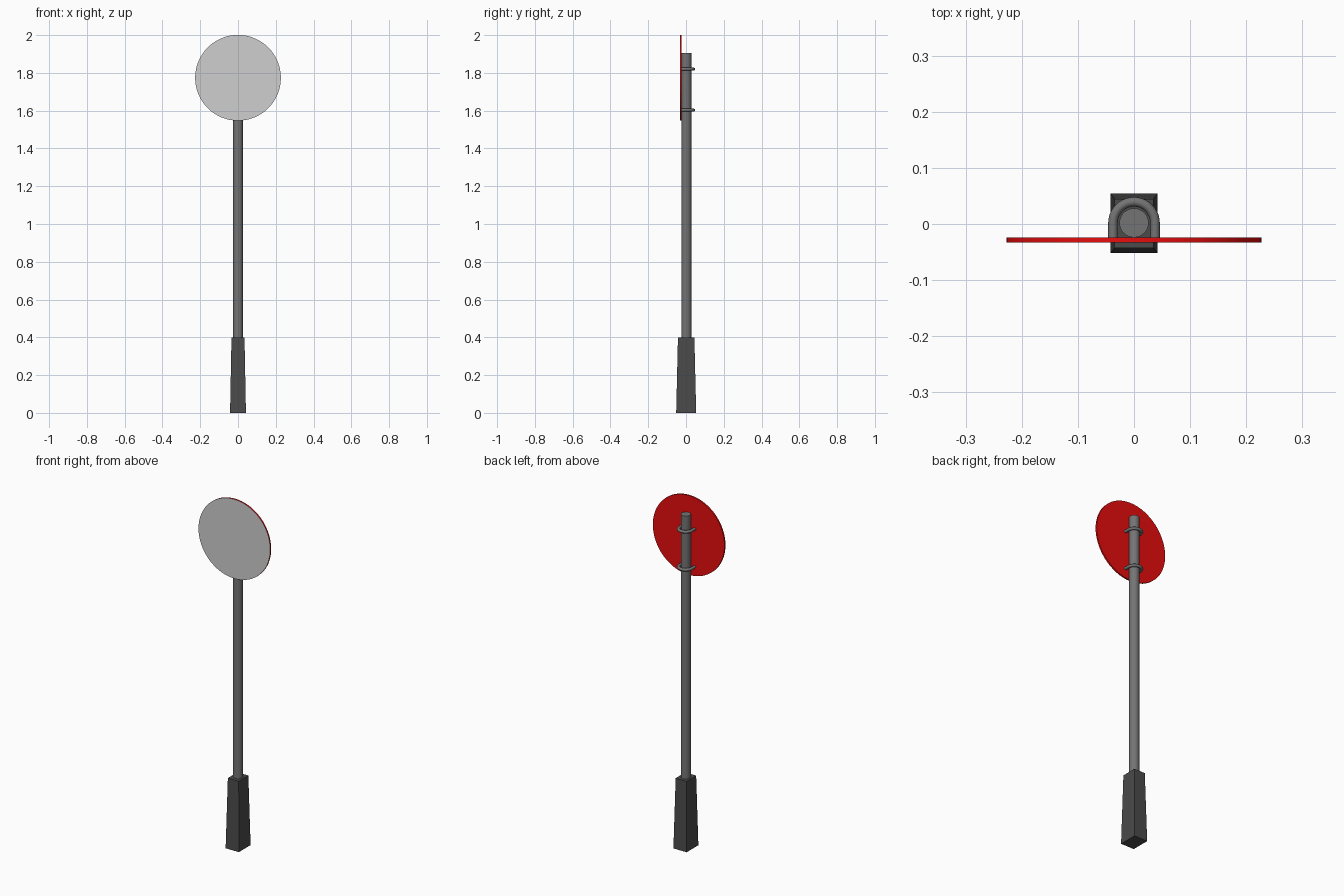
import bpy, bmesh, math
from mathutils import Matrix

if "Cube" in bpy.data.objects:
    bpy.data.objects.remove(bpy.data.objects["Cube"])


def material(name, r, g, b):
    m = bpy.data.materials.new(name)
    m.diffuse_color = (r, g, b, 1)
    m.use_nodes = True
    m.node_tree.nodes["Principled BSDF"].inputs["Base Color"].default_value = m.diffuse_color
    return m


POLE = material("mid grey metal", 0.175, 0.175, 0.175)
BASE = material("dark grey", 0.07, 0.07, 0.07)
RED = material("sign red", 0.8, 0.004, 0.004)
FACE = material("light grey face", 0.62, 0.62, 0.62)


def finish(name, bm, *mats):
    bmesh.ops.recalc_face_normals(bm, faces=bm.faces)
    me = bpy.data.meshes.new(name)
    bm.to_mesh(me)
    bm.free()
    ob = bpy.data.objects.new(name, me)
    bpy.context.collection.objects.link(ob)
    for m in mats:
        me.materials.append(m)
    return ob


def select(ob):
    bpy.ops.object.select_all(action='DESELECT')
    ob.select_set(True)
    bpy.context.view_layer.objects.active = ob


def smooth(ob):
    select(ob)
    bpy.ops.object.shade_smooth_by_angle(angle=math.radians(40))


def cylinder(bm, radius, depth, sides, matrix):
    bmesh.ops.create_cone(bm, cap_ends=True, segments=sides, radius1=radius,
                          radius2=radius, depth=depth, matrix=matrix)


# tapered rectangular foot
bm = bmesh.new()
bmesh.ops.create_cube(bm, size=1, matrix=Matrix.Translation((0, 0.001, 0.2))
                      @ Matrix.Diagonal((0.084, 0.106, 0.4, 1)))
for v in bm.verts:
    if v.co.z > 0.2:
        v.co.x *= 0.82
        v.co.y *= 0.82
finish("base", bm, BASE)

# round pole
bm = bmesh.new()
cylinder(bm, 0.026, 1.515, 32, Matrix.Translation((0, 0.002, 1.1475)))
smooth(finish("pole", bm, POLE))

# sign disc: red rim and back, grey front face
bm = bmesh.new()
cylinder(bm, 0.227, 0.009, 64, Matrix.Translation((0, -0.0285, 1.774))
         @ Matrix.Rotation(math.pi / 2, 4, 'X'))
bm.normal_update()
for f in bm.faces:
    f.material_index = 1 if f.normal.y < -0.9 else 0
smooth(finish("sign_disc", bm, RED, FACE))

# U-shaped clamps holding the disc to the pole
R = 0.0375
path = [(R, -0.026)]
path += [(R * math.cos(a), 0.002 + R * math.sin(a))
         for a in (math.pi * i / 20 for i in range(21))]
path += [(-R, -0.026)]
for name, z in (("upper_clamp", 1.82), ("lower_clamp", 1.603)):
    cu = bpy.data.curves.new(name, 'CURVE')
    cu.dimensions = '3D'
    cu.bevel_depth = 0.0085
    cu.bevel_resolution = 3
    cu.use_fill_caps = True
    sp = cu.splines.new('POLY')
    sp.points.add(len(path) - 1)
    for p, (x, y) in zip(sp.points, path):
        p.co = (x, y, z, 1)
    ob = bpy.data.objects.new(name, cu)
    bpy.context.collection.objects.link(ob)
    cu.materials.append(POLE)
    select(ob)
    bpy.ops.object.convert(target='MESH')
    smooth(bpy.context.view_layer.objects.active)
